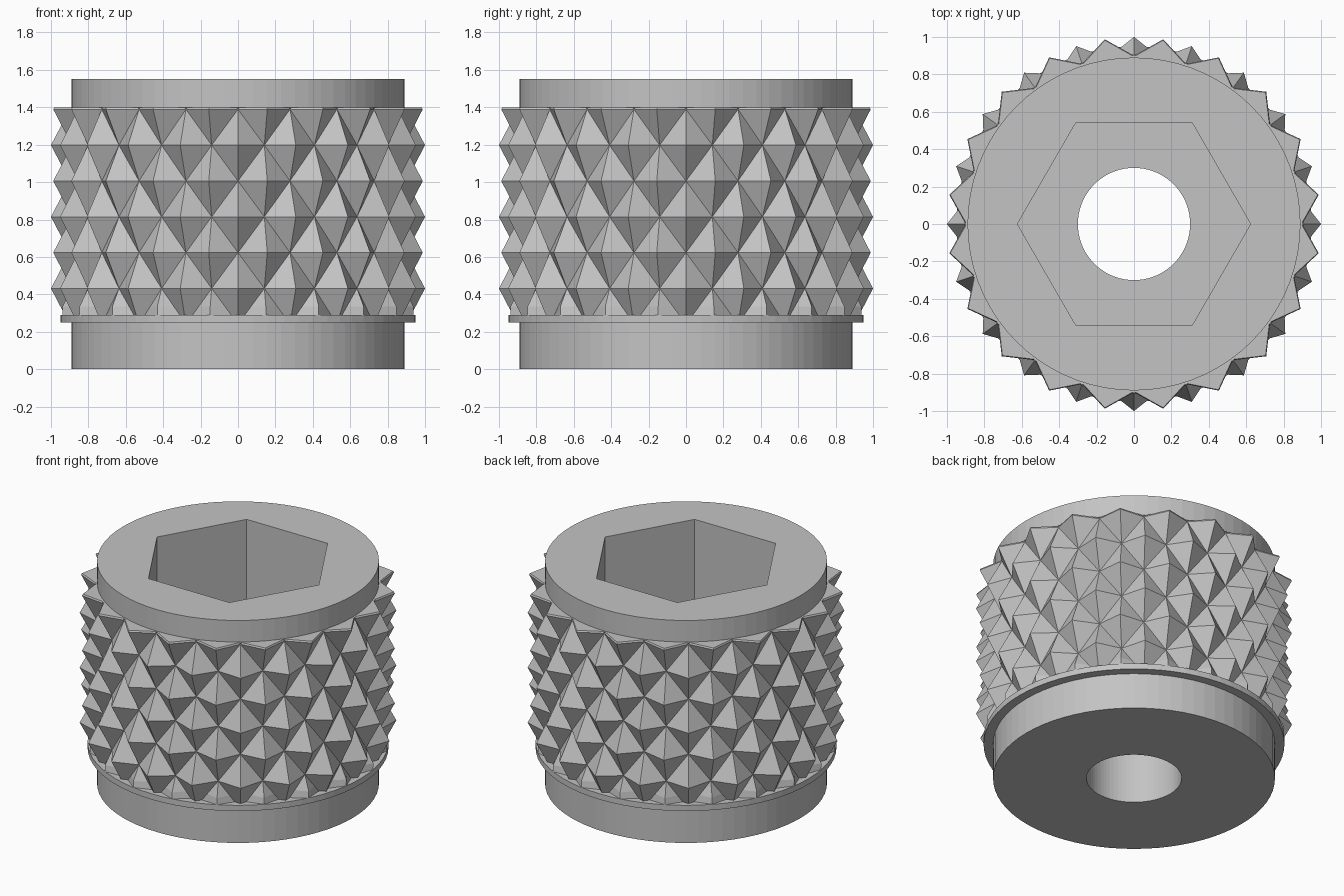
import bpy, bmesh
from math import sin, cos, pi, radians
from mathutils import Vector

cube = bpy.data.objects.get("Cube")
if cube:
    bpy.data.objects.remove(cube, do_unlink=True)

grey = bpy.data.materials.new("plain grey")
grey.use_nodes = True
grey.diffuse_color = (0.55, 0.55, 0.55, 1)
grey.node_tree.nodes["Principled BSDF"].inputs["Base Color"].default_value = grey.diffuse_color


def finish(bm, name):
    bmesh.ops.recalc_face_normals(bm, faces=bm.faces)
    mesh = bpy.data.meshes.new(name)
    bm.to_mesh(mesh)
    bm.free()
    mesh.materials.append(grey)
    obj = bpy.data.objects.new(name, mesh)
    bpy.context.collection.objects.link(obj)
    return obj


def rings_of(bm, count, rows):
    """One ring of vertices per (radius function, height)."""
    return [[bm.verts.new((r(j) * cos(2 * pi * j / count), r(j) * sin(2 * pi * j / count), z))
             for j in range(count)] for r, z in rows]


# Body: collars, bottom flange, hexagonal socket and through bore
SIDES = 72


def circle(radius):
    return lambda j: radius


def hexagon(j):
    return 0.54 / cos(radians((j * 360 / SIDES) % 60 - 30))


collar, flange, bore = circle(0.89), circle(0.95), circle(0.3)
TOP, FLOOR = 1.55, 0.6
profile = [(collar, 1.4), (collar, TOP), (hexagon, TOP), (hexagon, FLOOR),
           (bore, FLOOR), (bore, 0), (collar, 0), (collar, 0.25),
           (flange, 0.25), (flange, 0.29), (collar, 0.29)]
bm = bmesh.new()
rings = rings_of(bm, SIDES, profile)
for low, high in zip(rings, rings[1:]):
    for j in range(SIDES):
        k = (j + 1) % SIDES
        bm.faces.new((low[j], low[k], high[k], high[j]))
finish(bm, "socket_body")

# Knurled grip: staggered pyramids, creased along the valleys
COLUMNS, ROWS, STEP = 40, 8, 0.1915


def knurl(row):
    return lambda j: 1.0 if (row + j) % 2 else 0.9


bm = bmesh.new()
rings = rings_of(bm, COLUMNS, [(knurl(i), 0.24 + STEP * i) for i in range(ROWS)])
for i in range(ROWS - 1):
    low, high = rings[i], rings[i + 1]
    for j in range(COLUMNS):
        k = (j + 1) % COLUMNS
        a, b, c, d = low[j], low[k], high[k], high[j]
        if (i + j) % 2:
            bm.faces.new((a, b, d))
            bm.faces.new((b, c, d))
        else:
            bm.faces.new((a, b, c))
            bm.faces.new((a, c, d))


def cut(z, **clear):
    bmesh.ops.bisect_plane(bm, geom=bm.verts[:] + bm.edges[:] + bm.faces[:], dist=1e-5,
                           plane_co=(0, 0, z), plane_no=(0, 0, 1), **clear)


cut(0.29, clear_inner=True)
cut(1.4, clear_outer=True)
cut(0.335)

# Trim the lowest points flush with the flange
for v in bm.verts:
    radius = v.co.xy.length
    if v.co.z < 0.32 and radius > 0.95:
        v.co.xy = v.co.xy * (0.95 / radius)

# Flat shoulder from the knurl in to the upper collar
rim = [e for e in bm.edges if e.is_boundary and all(v.co.z > 1.39 for v in e.verts)]
new = bmesh.ops.extrude_edge_only(bm, edges=rim)["geom"]
for v in new:
    if isinstance(v, bmesh.types.BMVert):
        flat = Vector((v.co.x, v.co.y, 0)).normalized() * 0.888
        v.co = (flat.x, flat.y, 1.4)
finish(bm, "knurled_grip")
